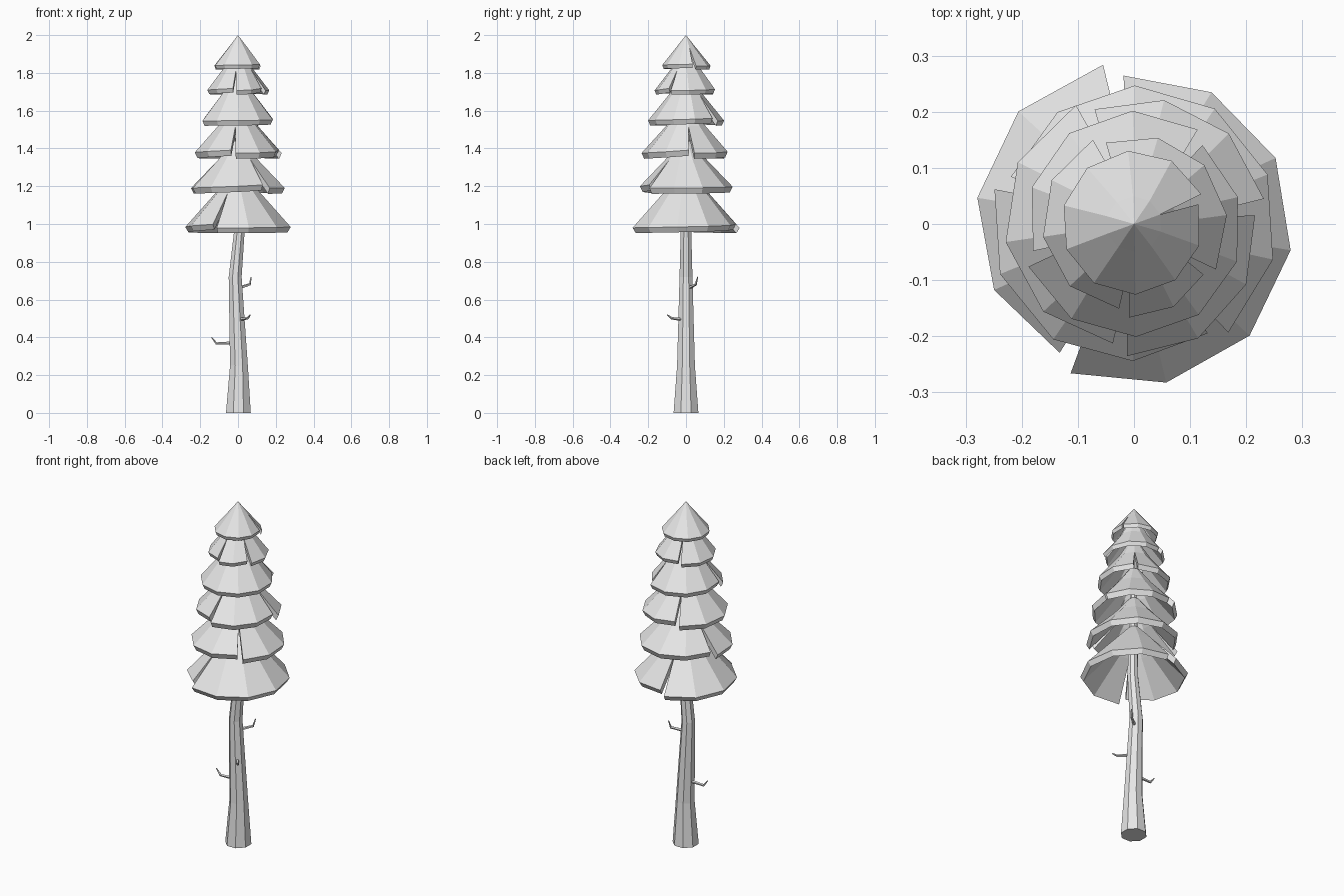
import bpy
import bmesh
from math import cos, sin, radians, pi
from mathutils import Vector

cube = bpy.data.objects.get("Cube")
if cube:
    bpy.data.objects.remove(cube, do_unlink=True)

grey = bpy.data.materials.new("light grey")
grey.use_nodes = True
grey.diffuse_color = (0.8, 0.8, 0.8, 1)
grey.node_tree.nodes["Principled BSDF"].inputs["Base Color"].default_value = (0.8, 0.8, 0.8, 1)


def finish(bm, name):
    bmesh.ops.recalc_face_normals(bm, faces=bm.faces)
    mesh = bpy.data.meshes.new(name)
    bm.to_mesh(mesh)
    bm.free()
    mesh.materials.append(grey)
    obj = bpy.data.objects.new(name, mesh)
    bpy.context.collection.objects.link(obj)
    return obj


def bridge(bm, a, b):
    """Join two equal closed loops of vertices with quads."""
    for i in range(len(a)):
        j = (i + 1) % len(a)
        bm.faces.new((a[i], a[j], b[j], b[i]))


def tube(name, points, radii, sides, upright=False):
    """Faceted tapering tube along a path."""
    bm = bmesh.new()
    points = [Vector(p) for p in points]
    loops = []
    for i, (p, r) in enumerate(zip(points, radii)):
        d = points[min(i + 1, len(points) - 1)] - points[max(i - 1, 0)]
        if upright:
            u, v = Vector((1, 0, 0)), Vector((0, 1, 0))
        else:
            u = d.cross(Vector((0.3, 0.2, 1))).normalized()
            v = d.cross(u).normalized()
        turn = [2 * pi * (k + 0.5) / sides for k in range(sides)]
        loops.append([bm.verts.new(p + r * (u * cos(t) + v * sin(t))) for t in turn])
    for a, b in zip(loops, loops[1:]):
        bridge(bm, a, b)
    bm.faces.new(loops[0])
    bm.faces.new(loops[-1])
    return finish(bm, name)


def skirt(name, rim_r, rim_z, lip, top_r, top_z, slits, peak=(0.03, 0.1)):
    """Hollow cone split by slits into panels whose ends spiral past each other."""
    bm = bmesh.new()
    peak_r, rise = peak
    for n, start in enumerate(slits):
        end = slits[n + 1] if n + 1 < len(slits) else slits[0] + 360
        steps = max(1, round((end - start) / 35))
        sections = []
        for i in range(steps + 1):
            f = i / steps
            full = radians(start + (end - start) * f)
            gap = radians(start + 4 + (end - start - 7) * f)
            grow = 1.025 - 0.085 * f ** 2
            r = rim_r * grow
            z = rim_z - (r - rim_r) * 0.8
            profile = [(peak_r, top_z + rise, full), (top_r, top_z, full), (r, z, gap),
                       (r * 0.94, z - lip, gap), (top_r * 0.85, top_z - lip, full),
                       (peak_r * 0.7, top_z + rise - lip, full)]
            sections.append([bm.verts.new((q * cos(t), q * sin(t), h)) for q, h, t in profile])
        for a, b in zip(sections, sections[1:]):
            bridge(bm, a, b)
        # end caps beside the slit
        for s in (sections[0], sections[-1]):
            bm.faces.new((s[1], s[2], s[3], s[4]))
    bmesh.ops.remove_doubles(bm, verts=bm.verts, dist=0.0002)
    return finish(bm, name)


# Foliage tiers, bottom to top
skirt("foliage_tier_1", 0.282, 0.985, 0.028, 0.12, 1.165, (97, 243))
skirt("foliage_tier_2", 0.25, 1.195, 0.03, 0.11, 1.34, (-53, 162))
skirt("foliage_tier_3", 0.23, 1.38, 0.03, 0.105, 1.52, (-97, 7, 112))
skirt("foliage_tier_4", 0.198, 1.55, 0.026, 0.09, 1.685, (52, 198))
skirt("foliage_tier_5", 0.163, 1.71, 0.022, 0.08, 1.82, (-97, -33, 112))
skirt("foliage_tip", 0.128, 1.84, 0.02, 0.05, 1.937, (20,), peak=(0.0001, 0.063))

# Bent trunk
tube("trunk",
     [(0.002, 0, 0), (0.005, 0, 0.25), (-0.015, 0, 0.72), (0.008, 0, 0.97), (0, 0, 1.85)],
     [0.071, 0.051, 0.037, 0.03, 0.012], 8, upright=True)

# Dead twigs
twigs = {
    "twig_low": [(-0.02, 0, 0.37), (-0.115, 0, 0.367), (-0.14, 0, 0.4)],
    "twig_middle": [(0.01, -0.02, 0.495), (0.052, -0.078, 0.502), (0.065, -0.1, 0.52)],
    "twig_high": [(0, 0.01, 0.66), (0.062, 0.052, 0.68), (0.07, 0.062, 0.72)],
}
for name, path in twigs.items():
    tube(name, path, [0.009, 0.007, 0.003], 5)
